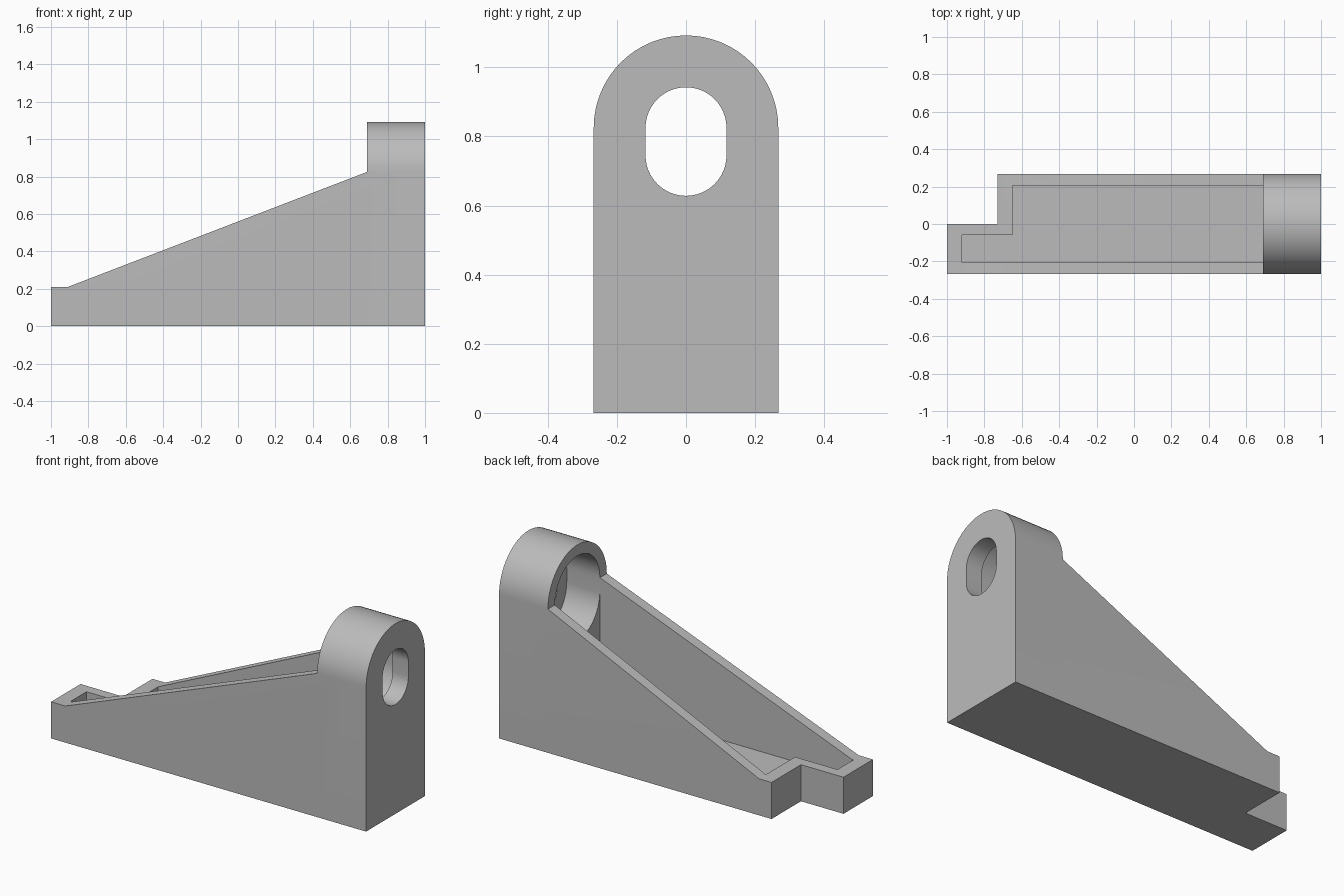
import bpy, bmesh, math
from mathutils import Vector

cube = bpy.data.objects.get("Cube")
if cube:
    bpy.data.objects.remove(cube, do_unlink=True)

W = 0.267      # half width
IN = 0.205     # inner half width
HEAD = 0.69    # inner face of the head
RISE = 0.825   # centre of the rounded top
LOW = 0.21     # height of the low end

grey = bpy.data.materials.new("plain_grey")
grey.use_nodes = True
grey.diffuse_color = (0.5, 0.5, 0.5, 1)
grey.node_tree.nodes["Principled BSDF"].inputs["Base Color"].default_value = (0.5, 0.5, 0.5, 1)


def prism(name, profile, axis, start, end):
    """Extrude a 2D profile along x, y or z."""
    place = {"x": lambda a, b, t: (t, a, b),
             "y": lambda a, b, t: (a, t, b),
             "z": lambda a, b, t: (a, b, t)}[axis]
    bm = bmesh.new()
    face = bm.faces.new([bm.verts.new(place(a, b, start)) for a, b in profile])
    out = bmesh.ops.extrude_face_region(bm, geom=[face])
    moved = [v for v in out["geom"] if isinstance(v, bmesh.types.BMVert)]
    bmesh.ops.translate(bm, verts=moved, vec=Vector(place(0, 0, end - start)))
    bmesh.ops.recalc_face_normals(bm, faces=bm.faces)
    mesh = bpy.data.meshes.new(name)
    bm.to_mesh(mesh)
    bm.free()
    mesh.materials.append(grey)
    obj = bpy.data.objects.new(name, mesh)
    bpy.context.collection.objects.link(obj)
    return obj


def arc(radius, z, first, steps=32):
    """Half circle in the y-z plane."""
    return [(radius * math.cos(first + math.pi * i / steps),
             z + radius * math.sin(first + math.pi * i / steps)) for i in range(steps + 1)]


def slot(radius):
    return arc(radius, RISE, 0) + arc(radius, RISE - 0.08, math.pi)


def combine(target, tool, operation):
    mod = target.modifiers.new("combine", "BOOLEAN")
    mod.operation, mod.solver, mod.object = operation, "EXACT", tool
    bpy.ops.object.select_all(action="DESELECT")
    bpy.context.view_layer.objects.active = target
    target.select_set(True)
    bpy.ops.object.modifier_apply(modifier=mod.name)
    bpy.data.objects.remove(tool, do_unlink=True)


def wedge(end, slope_start):
    """Side profile: flat low end, then a straight slope up to the head."""
    return [(end, 0), (0.9, 0), (0.9, RISE), (HEAD, RISE), (slope_start, LOW), (end, LOW)]


# Sloping body: long front wall, middle, and shorter back part
body = prism("bracket_body", wedge(-1, -0.65), "y", -W, 0)
combine(body, prism("front_wall", wedge(-1, -0.91), "y", -W, -0.19), "UNION")
combine(body, prism("back_part", wedge(-0.73, -0.65), "y", 0, W), "UNION")

# Open pocket following the stepped outline
pocket = [(-0.92, -IN), (HEAD, -IN), (HEAD, IN), (-0.65, IN), (-0.65, -0.06), (-0.92, -0.06)]
combine(body, prism("pocket", pocket, "z", 0.1, 1.5), "DIFFERENCE")

# Rounded head with a wide recess and a narrow through slot
head = [(-W, 0), (W, 0)] + arc(W, RISE, 0)
combine(body, prism("head", head, "x", HEAD, 1), "UNION")
combine(body, prism("recess", slot(IN - 0.001), "x", HEAD - 0.01, 0.9), "DIFFERENCE")
combine(body, prism("through_slot", slot(0.117), "x", 0.8, 1.1), "DIFFERENCE")

# Smooth the round surfaces, keep the edges crisp
bpy.ops.object.select_all(action="DESELECT")
bpy.context.view_layer.objects.active = body
body.select_set(True)
bpy.ops.object.shade_smooth_by_angle(angle=math.radians(30))
